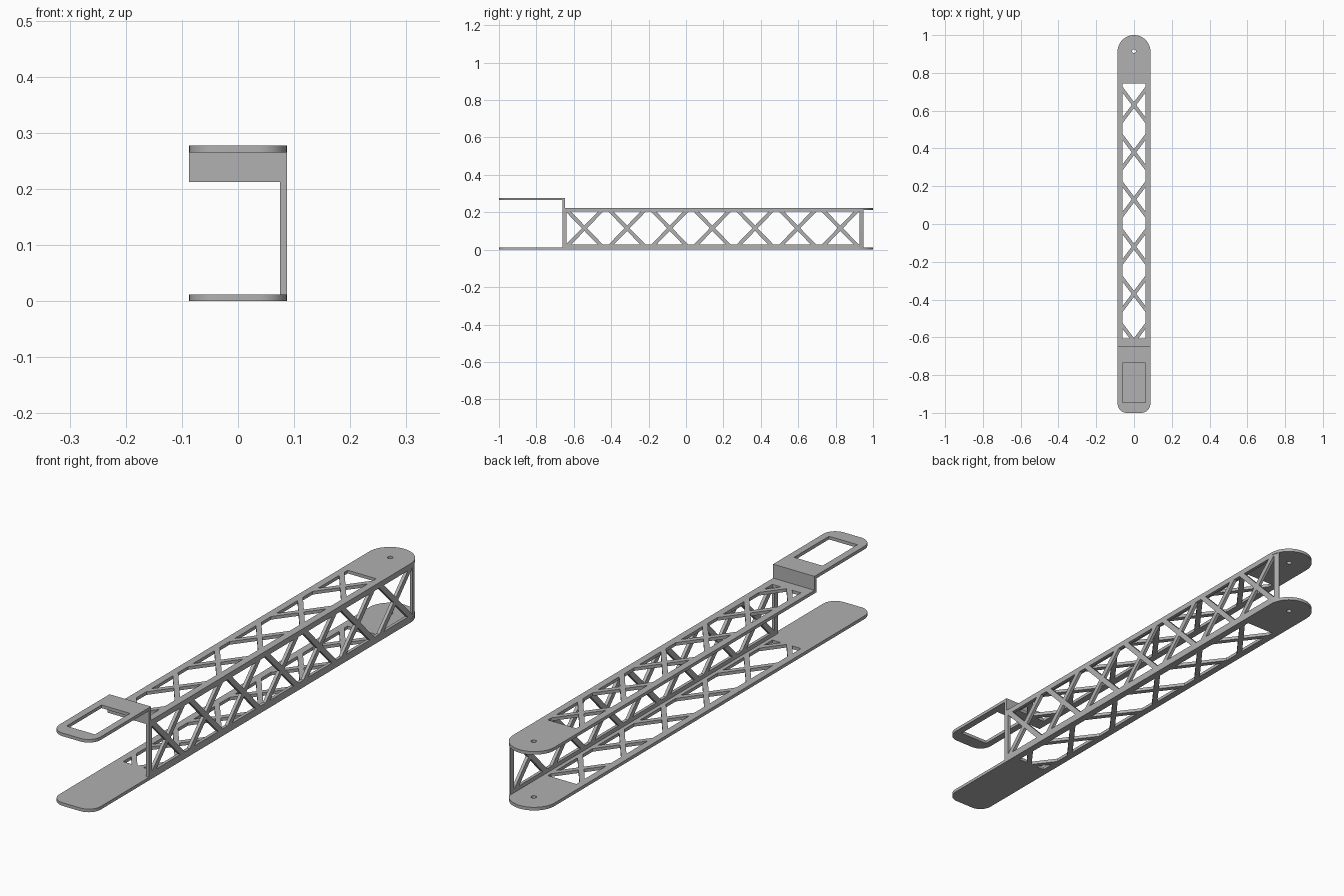
import bpy
import bmesh
import math
from mathutils import Matrix

if "Cube" in bpy.data.objects:
    bpy.data.objects.remove(bpy.data.objects["Cube"], do_unlink=True)

HALF = 0.087      # half width of the arm
THICK = 0.012     # sheet thickness
TIP = 1 - HALF    # centre of the rounded back end
STEP_Y = -0.648   # back face of the step

grey = bpy.data.materials.new("plain grey")
grey.use_nodes = True
colour = (0.44, 0.44, 0.44, 1)
grey.diffuse_color = colour
grey.node_tree.nodes["Principled BSDF"].inputs["Base Color"].default_value = colour


def arc(cx, cy, r, start, end, steps):
    angles = [math.radians(start + (end - start) * i / steps) for i in range(steps + 1)]
    return [(cx + r * math.cos(a), cy + r * math.sin(a)) for a in angles]


def rect(x0, x1, y0, y1):
    return [(x0, y0), (x1, y0), (x1, y1), (x0, y1)]


def clip(poly, limit, sign):
    """Keep the part of a polygon where sign * y >= sign * limit."""
    out = []
    for p, q in zip(poly, poly[1:] + poly[:1]):
        dp, dq = sign * (p[1] - limit), sign * (q[1] - limit)
        if dp >= 0:
            out.append(p)
        if dp * dq < 0:
            t = dp / (dp - dq)
            out.append((p[0] + t * (q[0] - p[0]), p[1] + t * (q[1] - p[1])))
    return out


def truss_holes(mid, h, y0, y1, first, pitch, count, slope, bar):
    """Openings left between a row of crossed bars running along y."""
    holes = []
    reach = slope * h
    for i in range(-1, count + 1):
        c = first + i * pitch
        if 0 <= i < count:
            for s in (-1, 1):
                holes.append([(mid + s * bar / slope, c),
                              (mid + s * h, c + reach - bar),
                              (mid + s * h, c - reach + bar)])
        if i < count:
            a, b = c + bar, c + pitch - bar
            holes.append([(mid, a), (mid + h, a + reach), (mid + h, b - reach),
                          (mid, b), (mid - h, b - reach), (mid - h, a + reach)])
    holes = [clip(clip(p, y0, 1), y1, -1) for p in holes]
    return [p for p in holes if len(p) > 2]


def sheet(name, outline, holes, place):
    """Flat sheet with openings, extruded to THICK and moved by a matrix."""
    curve = bpy.data.curves.new(name, 'CURVE')
    curve.dimensions = '2D'
    curve.fill_mode = 'BOTH'
    curve.extrude = THICK / 2
    for pts in [outline] + holes:
        spline = curve.splines.new('POLY')
        spline.points.add(len(pts) - 1)
        for point, (x, y) in zip(spline.points, pts):
            point.co = (x, y, 0, 1)
        spline.use_cyclic_u = True
    temp = bpy.data.objects.new(name + " curve", curve)
    bpy.context.collection.objects.link(temp)
    deps = bpy.context.evaluated_depsgraph_get()
    mesh = bpy.data.meshes.new_from_object(temp.evaluated_get(deps))
    bpy.data.objects.remove(temp, do_unlink=True)
    bpy.data.curves.remove(curve)
    bm = bmesh.new()
    bm.from_mesh(mesh)
    bmesh.ops.remove_doubles(bm, verts=bm.verts, dist=0.0001)
    bm.transform(place)
    bmesh.ops.recalc_face_normals(bm, faces=bm.faces)
    bm.to_mesh(mesh)
    bm.free()
    return finish(name, mesh)


def finish(name, mesh):
    mesh.name = name
    mesh.materials.clear()
    mesh.materials.append(grey)
    obj = bpy.data.objects.new(name, mesh)
    bpy.context.collection.objects.link(obj)
    bpy.ops.object.select_all(action='DESELECT')
    obj.select_set(True)
    bpy.context.view_layer.objects.active = obj
    bpy.ops.object.shade_smooth_by_angle(angle=math.radians(30))
    return obj


def level(z):
    return Matrix.Translation((0, 0, z + THICK / 2))


# Shared outline pieces
round_back = arc(0, TIP, HALF, 0, 180, 32)
R = 0.05
round_front = (arc(-HALF + R, -1 + R, R, 180, 270, 10)
               + arc(HALF - R, -1 + R, R, 270, 360, 10))
pin_hole = arc(0, 0.915, 0.01, 0, 337.5, 15)
lattice = truss_holes(0, 0.06, -0.605, 0.745, -0.62, 0.25, 6, 1.33, 0.016)

# Bottom and top plates
sheet("bottom_plate", round_front + round_back, lattice + [pin_hole], level(0))
sheet("top_plate", [(-HALF, STEP_Y), (HALF, STEP_Y)] + round_back,
      lattice + [pin_hole], level(0.212))

# Raised front tray with a rectangular opening
sheet("front_tray", round_front + [(HALF, STEP_Y), (-HALF, STEP_Y)],
      [rect(-0.06, 0.06, -0.945, -0.735)], level(0.265))

# Upright step joining the tray to the top plate
bm = bmesh.new()
bmesh.ops.create_cube(bm, size=1)
bm.transform(Matrix.Translation((0, STEP_Y - THICK / 2, 0.2385))
             @ Matrix.Diagonal((2 * HALF, THICK, 0.053, 1)))
step_mesh = bpy.data.meshes.new("step")
bm.to_mesh(step_mesh)
bm.free()
finish("step", step_mesh)

# Side wall lattice, standing on the left edge
upright = Matrix(((0, 0, 1, HALF - THICK / 2), (0, 1, 0, 0), (1, 0, 0, 0), (0, 0, 0, 1)))
wall = sheet("side_wall",
             [(THICK, -0.66), (0.212, -0.66), (0.212, TIP), (0.212, 0.949),
              (THICK, 0.949), (THICK, TIP)],
             truss_holes(0.115, 0.088, -0.64, 0.928, -0.543, 0.228, 7, 0.97, 0.014),
             upright)
# Trim the wall's end to the rounded plate edge
for v in wall.data.vertices:
    if v.co.y > TIP:
        v.co.x = min(v.co.x, math.sqrt(HALF ** 2 - (v.co.y - TIP) ** 2))
